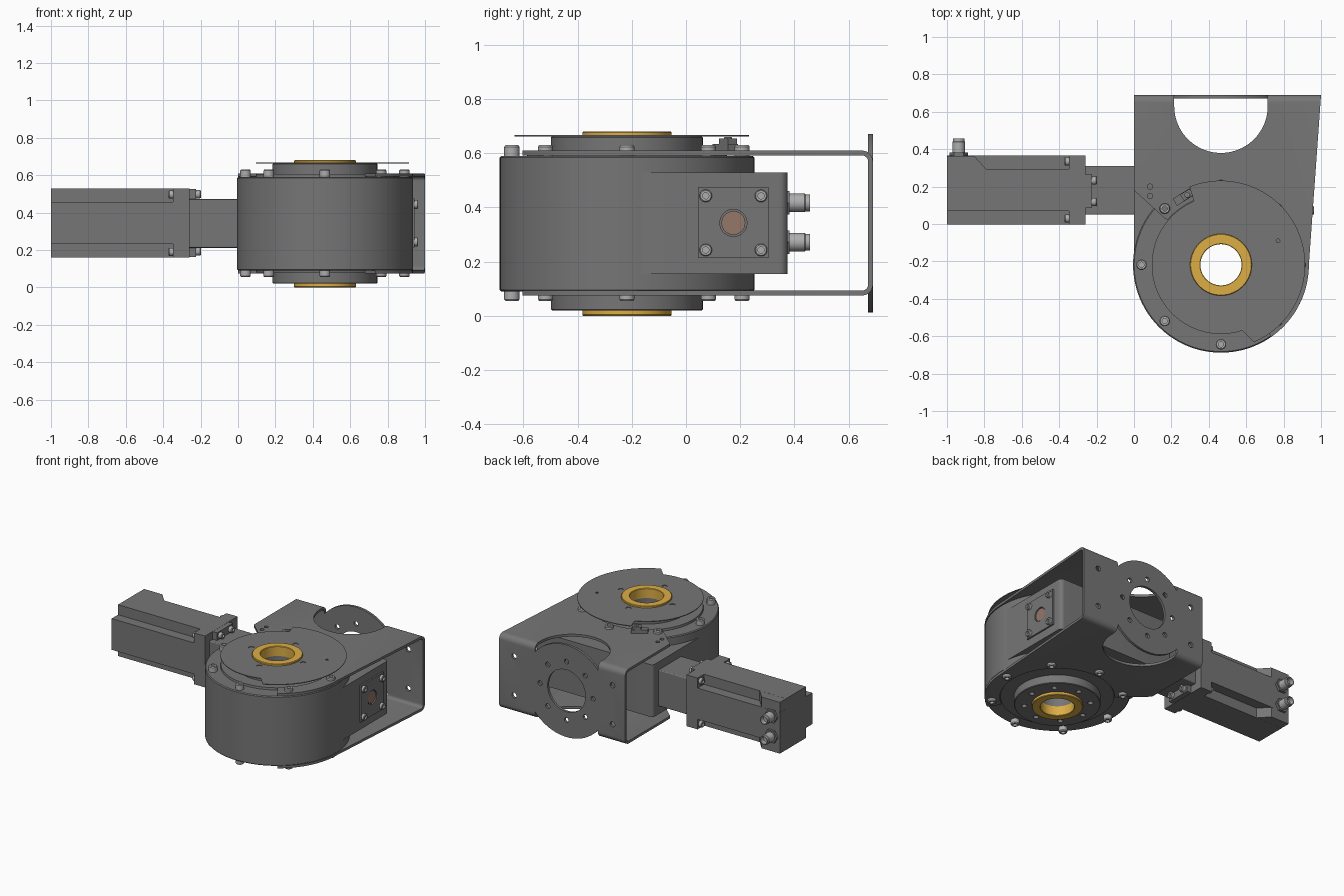
import bpy, bmesh
from math import cos, sin, radians, pi
from mathutils import Vector

if "Cube" in bpy.data.objects:
    bpy.data.objects.remove(bpy.data.objects["Cube"])

CX, CY = 0.465, -0.218      # rotary axis
ZM = 0.343                  # mid height


def material(name, col):
    m = bpy.data.materials.new(name)
    m.diffuse_color = (*col, 1)
    m.use_nodes = True
    m.node_tree.nodes["Principled BSDF"].inputs["Base Color"].default_value = m.diffuse_color
    return m


GREY = material("dark_grey", (0.18, 0.18, 0.18))
GOLD = material("gold", (0.72, 0.42, 0.06))
BRONZE = material("bronze", (0.30, 0.19, 0.14))
STEEL = material("light_steel", (0.42, 0.42, 0.42))


def finish(name, bm, mat=None):
    bmesh.ops.recalc_face_normals(bm, faces=bm.faces)
    me = bpy.data.meshes.new(name)
    bm.to_mesh(me)
    bm.free()
    ob = bpy.data.objects.new(name, me)
    bpy.context.collection.objects.link(ob)
    me.materials.append(mat or GREY)
    return ob


def lathe(name, prof, loc, d=(0, 0, 1), seg=32, mat=None):
    """Revolve a closed (radius, height) profile about direction d."""
    q = Vector((0, 0, 1)).rotation_difference(Vector(d))
    bm = bmesh.new()
    rings = []
    for r, h in prof:
        n = seg if r > 0 else 1
        vs = [bm.verts.new(Vector(loc) + q @ Vector((r * cos(2 * pi * i / seg), r * sin(2 * pi * i / seg), h)))
              for i in range(n)]
        rings.append(vs * (seg // n))
    for a, b in zip(rings, rings[1:] + rings[:1]):
        for i in range(seg):
            j = (i + 1) % seg
            f = list(dict.fromkeys((a[i], a[j], b[j], b[i])))
            if len(f) > 2:
                bm.faces.new(f)
    return finish(name, bm, mat)


def prism(name, pts, axis, lo, hi, mat=None):
    """Extrude a 2D outline along an axis."""
    def put(p, v):
        return {'x': (v, p[0], p[1]), 'y': (p[0], v, p[1]), 'z': (p[0], p[1], v)}[axis]
    bm = bmesh.new()
    a = [bm.verts.new(put(p, lo)) for p in pts]
    b = [bm.verts.new(put(p, hi)) for p in pts]
    bm.faces.new(a)
    bm.faces.new(b)
    for i in range(len(pts)):
        j = (i + 1) % len(pts)
        bm.faces.new((a[i], a[j], b[j], b[i]))
    return finish(name, bm, mat)


def arc(cx, cy, r, a0, a1, n):
    return [(cx + r * cos(radians(a0 + (a1 - a0) * i / n)), cy + r * sin(radians(a0 + (a1 - a0) * i / n)))
            for i in range(n + 1)]


def circle(cx, cy, r, n=24):
    return arc(cx, cy, r, 0, 360 - 360 / n, n - 1)


def rect(a0, b0, a1, b1):
    return [(a0, b0), (a1, b0), (a1, b1), (a0, b1)]


def box(name, lo, hi, bevel=0, mat=None):
    ob = prism(name, rect(lo[0], lo[1], hi[0], hi[1]), 'z', lo[2], hi[2], mat)
    if bevel:
        m = ob.modifiers.new("bevel", 'BEVEL')
        m.width, m.segments = bevel, 3
    return ob


def boolean(ob, other, op='DIFFERENCE'):
    m = ob.modifiers.new("bool", 'BOOLEAN')
    m.operation, m.object, m.solver = op, other, 'EXACT'
    bpy.context.view_layer.objects.active = ob
    bpy.ops.object.modifier_apply(modifier=m.name)
    bpy.data.objects.remove(other)


def screw(name, loc, d, r=0.028, h=0.04):
    lathe(name, [(0, 0), (r, 0), (r, h * .85), (r * .85, h), (r * .5, h), (r * .5, h * .5), (0, h * .5)],
          loc, d, 24, STEEL)


# Round housing with the bore left open
lathe("round_housing", [(.25, .08), (.368, .08), (.37, .09), (.464, .09), (.47, .096), (.47, .584), (.464, .59),
                        (.37, .59), (.368, .605), (.25, .605)], (CX, CY, 0), seg=96)
hub = lathe("rotary_hub", [(.112, .02), (.276, .02), (.28, .024), (.28, .659), (.276, .663), (.112, .663)],
            (CX, CY, 0), seg=96)
for i in range(8):
    p = circle(CX + .215 * cos(i * pi / 4), CY + .215 * sin(i * pi / 4), .018, 16)
    boolean(hub, prism("cutter", p, 'z', -.05, .06))

# Gold bushings and housing screws on both faces
for s, n in ((1, "top"), (-1, "bottom")):
    lathe(n + "_gold_ring", [(.11, .27), (.165, .31), (.165, .336), (.162, .34), (.113, .34), (.11, .337)],
          (CX, CY, .34), (0, 0, s), 64, GOLD)
    for i in range(8):
        a = i * pi / 4
        screw(n + "_housing_screw", (CX + .425 * cos(a), CY + .425 * sin(a), .59 if s > 0 else .095), (0, 0, s))

# Stepped switching disc on the top hub
disc = prism("cam_disc", arc(CX, CY, .45, -67, 112, 60) + arc(CX, CY, .37, 113, 288, 60), 'z', .662, .667)
boolean(disc, prism("cutter", circle(CX, CY, .15, 64), 'z', .5, .8))
for i in range(4):
    p = circle(CX + .205 * cos(i * pi / 2), CY + .205 * sin(i * pi / 2), .019)
    boolean(disc, prism("cutter", p, 'z', .5, .8))
boolean(disc, prism("cutter", circle(.77, -.09, .01, 12), 'z', .5, .8))

# Position sensor beside the disc
sensor = box("sensor", (-.055, -.022, .61), (.055, .022, .635))
tip = box("sensor_tip", (-.01, -.02, .635), (.05, .02, .655))
for ob in (sensor, tip):
    ob.location = (.265, .145, 0)
    ob.rotation_euler.z = radians(32)
screw("sensor_screw", (.285, .155, .645), (0, 0, 1), .014, .015)

# U-shaped sheet bracket: bent strip trimmed to its outline
outer = arc(.65, .115, .04, -90, 0, 6) + arc(.65, .57, .04, 0, 90, 6)
inner = arc(.65, .57, .022, 90, 0, 6) + arc(.65, .115, .022, 0, -90, 6)
bracket = prism("u_bracket", [(-.75, .075)] + outer + [(-.75, .61), (-.75, .592)] + inner + [(-.75, .093)],
                'x', -.2, 1.2)
outline = ([(0, .8), (0, .18), (.165, .03)] + arc(CX, CY, .372, 140, -55, 60)
           + arc(CX, CY, .47, -55, 0, 20) + [(1, .69), (1, .8)])
boolean(bracket, prism("cutter", outline, 'z', -.3, 1), 'INTERSECT')
slot = arc(CX, .63, .25, 180, 360, 40) + [(CX + .25, .9), (CX - .25, .9)]
for lo, hi in ((-.2, .126), (.557, .9)):
    boolean(bracket, prism("cutter", slot, 'z', lo, hi))
boolean(bracket, prism("cutter", circle(CX, ZM - .001, .33, 96), 'y', .672, .69), 'UNION')
holes = [(CX, ZM, .15)]
holes += [(CX + .21 * cos(i * pi / 4), ZM + .21 * sin(i * pi / 4), .017) for i in range(8)]
holes += [(x, z, .019) for x in (.1, .88) for z in (.2, .48)]
for x, z, r in holes:
    boolean(bracket, prism("cutter", circle(x, z, r, 64 if r > .1 else 16), 'y', .64, .8))
for y in (.15, .2):
    boolean(bracket, prism("cutter", circle(.085, y, .014, 16), 'z', .5, .8))

# Worm gear box tangent to the round housing, kept clear of the bore
prism("worm_gear_box", [(0, CY), (.25, CY), (.25, -.05), (.68, -.05), (.68, CY), (.932, CY)]
      + arc(.902, .345, .03, 0, 90, 6) + arc(.02, .355, .02, 90, 180, 6), 'z', .155, .53)

# End cover on the gear box
cover = box("end_cover", (.93, .045, .213), (.943, .305, .475))
boolean(cover, prism("cutter", circle(.175, ZM, .05, 32), 'x', .9, 1))
lathe("worm_shaft_end", [(0, 0), (.044, 0), (.044, .012), (0, .012)], (.926, .175, ZM), (1, 0, 0), 32, BRONZE)
for y in (.073, .277):
    for z in (.243, .443):
        screw("cover_screw", (.94, y, z), (1, 0, 0), .023, .023)

# Coupling and adapter between gear box and motor
box("motor_coupling", (-.265, .05, .212), (.01, .31, .472), .006)
box("motor_adapter", (-.262, .085, .162), (-.225, .265, .527))
for z in (.192, .498):
    for y in (.118, .232):
        screw("adapter_screw", (-.227, y, z), (1, 0, 0), .022, .028)

# Motor: body with stepped corners, square flange and full-size rear shoulder
Y0, Y1, Z0, Z1, C = -.003, .365, .16, .528, .072
ya, yb, za, zb = Y0 + C, Y1 - C, Z0 + C, Z1 - C
prism("motor_body", [(ya, Z0), (yb, Z0), (yb, za), (Y1, za), (Y1, zb), (yb, zb), (yb, Z1), (ya, Z1),
                     (ya, zb), (Y0, zb), (Y0, za), (ya, za)], 'x', -1, -.3)
box("motor_flange", (-.348, Y0, Z0), (-.26, Y1, Z1))
prism("motor_rear_shoulder", [(-.9995, .2), (-.9995, Y1 - .0005), (-.855, Y1 - .0005), (-.79, yb), (-.79, .2)],
      'z', Z0 + .0005, Z1 - .0005)
for y in (.03, .335):
    for z in (.19, .497):
        screw("flange_screw", (-.346, y, z), (-1, 0, 0), .022, .025)

# Round cable connectors on the motor
for z in (.272, .417):
    lathe("connector_nut", [(0, 0), (.05, 0), (.05, .018), (0, .018)], (-.937, .364, z), (0, 1, 0), 6)
    lathe("connector", [(0, 0), (.034, 0), (.034, .074), (.031, .078), (.031, .093),
                        (.025, .093), (.025, .06), (0, .06)], (-.937, .364, z), (0, 1, 0), 24, STEEL)

# Smooth round surfaces, keep edges crisp
bpy.ops.object.select_all(action='SELECT')
bpy.context.view_layer.objects.active = hub
bpy.ops.object.shade_smooth_by_angle(angle=radians(30))
